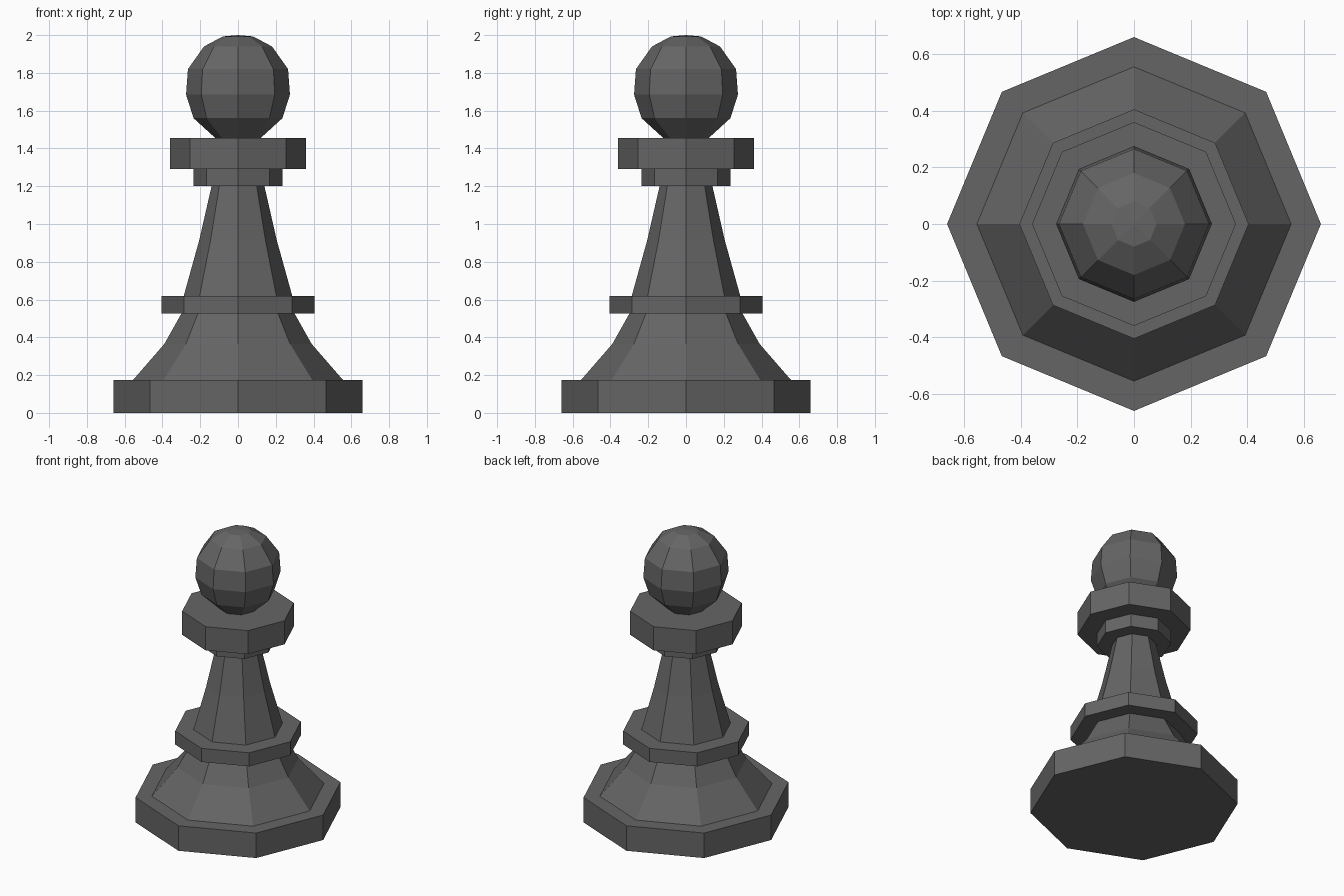
import bpy
import bmesh
from math import cos, sin, tau

SIDES = 8

cube = bpy.data.objects.get("Cube")
if cube:
    bpy.data.objects.remove(cube, do_unlink=True)

# Single dark grey finish
grey = bpy.data.materials.new("dark grey")
grey.use_nodes = True
colour = (0.13, 0.13, 0.13, 1)
grey.diffuse_color = colour
grey.node_tree.nodes["Principled BSDF"].inputs["Base Color"].default_value = colour


def turned_part(name, profile):
    """Make a closed, flat-faced octagonal solid from (radius, height) pairs."""
    bm = bmesh.new()
    rings = []
    for radius, z in profile:
        if radius == 0:
            rings.append([bm.verts.new((0, 0, z))])
        else:
            rings.append([bm.verts.new((radius * cos(tau * i / SIDES),
                                        radius * sin(tau * i / SIDES), z))
                          for i in range(SIDES)])
    for low, high in zip(rings, rings[1:]):
        for i in range(SIDES):
            j = (i + 1) % SIDES
            if len(high) == 1:
                bm.faces.new((low[i], low[j], high[0]))
            else:
                bm.faces.new((low[i], low[j], high[j], high[i]))
    bm.faces.new(rings[0][::-1])
    if len(rings[-1]) > 1:
        bm.faces.new(rings[-1])
    bmesh.ops.recalc_face_normals(bm, faces=bm.faces[:])
    mesh = bpy.data.meshes.new(name)
    bm.to_mesh(mesh)
    bm.free()
    mesh.materials.append(grey)
    obj = bpy.data.objects.new(name, mesh)
    bpy.context.collection.objects.link(obj)
    return obj


def disc(name, radius, bottom, top):
    return turned_part(name, [(radius, bottom), (radius, top)])


# Base and flared foot
disc("base", 0.66, 0, 0.175)
turned_part("foot", [(0.555, 0.175), (0.39, 0.365), (0.3, 0.525)])

# Ring and tapering stem
disc("waist_ring", 0.405, 0.525, 0.62)
turned_part("stem", [(0.287, 0.62), (0.205, 0.915), (0.14, 1.2)])

# Stepped collar
disc("lower_collar", 0.236, 1.2, 1.29)
disc("upper_collar", 0.36, 1.29, 1.455)

# Faceted round head
turned_part("head", [(0.12, 1.455), (0.235, 1.56), (0.275, 1.685),
                     (0.265, 1.82), (0.18, 1.94), (0.08, 1.993), (0, 2)])
